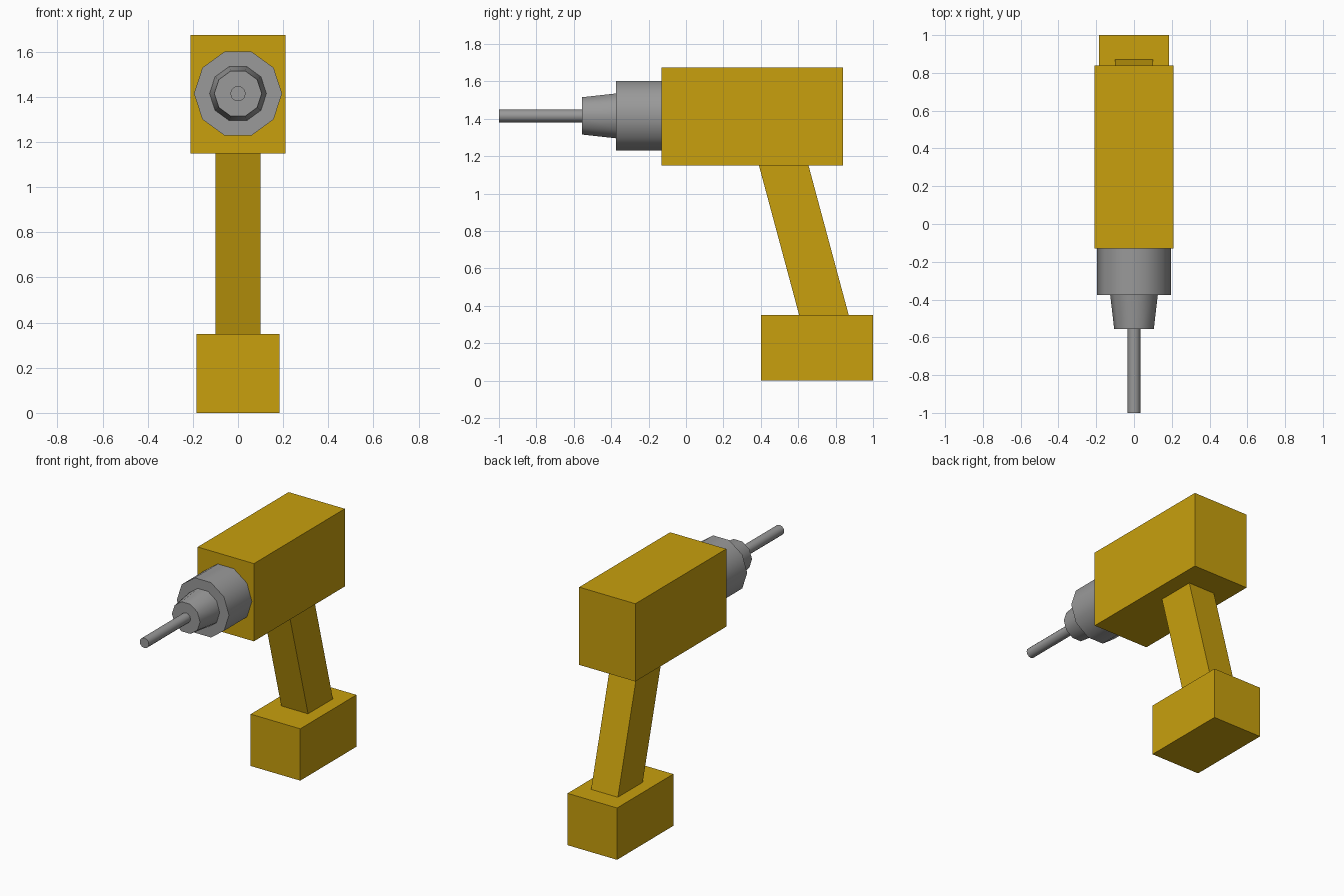
import bpy
import math

cube = bpy.data.objects.get("Cube")
if cube:
    bpy.data.objects.remove(cube, do_unlink=True)


def material(name, rgb):
    mat = bpy.data.materials.new(name)
    mat.use_nodes = True
    color = (*rgb, 1.0)
    mat.diffuse_color = color
    mat.node_tree.nodes["Principled BSDF"].inputs["Base Color"].default_value = color
    return mat


yellow = material("tool yellow", (0.58, 0.35, 0.004))
grey = material("steel grey", (0.32, 0.32, 0.32))


def loft(name, rings, mat, smooth=False):
    """Join equal-length rings of points into a capped solid."""
    n = len(rings[0])
    verts = [p for ring in rings for p in ring]
    faces = [tuple(reversed(range(n))), tuple(range(len(verts) - n, len(verts)))]
    for r in range(len(rings) - 1):
        a, b = r * n, (r + 1) * n
        for i in range(n):
            j = (i + 1) % n
            faces.append((a + i, a + j, b + j, b + i))
    mesh = bpy.data.meshes.new(name)
    mesh.from_pydata(verts, [], faces)
    mesh.materials.append(mat)
    obj = bpy.data.objects.new(name, mesh)
    bpy.context.collection.objects.link(obj)
    if smooth:
        bpy.ops.object.select_all(action='DESELECT')
        obj.select_set(True)
        bpy.context.view_layer.objects.active = obj
        bpy.ops.object.shade_smooth_by_angle(angle=math.radians(45))
    return obj


def block(name, half_width, bottom, top):
    """Box whose bottom and top are (y front, y back, z); it may lean."""
    rings = [[(-half_width, y0, z), (half_width, y0, z),
              (half_width, y1, z), (-half_width, y1, z)]
             for y0, y1, z in (bottom, top)]
    return loft(name, rings, yellow)


AXIS_Z = 1.415


def turned(name, sides, back, front):
    """Round part along y; back and front are (y, radius)."""
    rings = []
    for y, radius in (back, front):
        angles = [2 * math.pi * i / sides for i in range(sides)]
        rings.append([(radius * math.cos(a), y, AXIS_Z + radius * math.sin(a))
                      for a in angles])
    return loft(name, rings, grey, smooth=True)


# Body, leaning grip and battery
block("motor_housing", 0.21, (-0.13, 0.84, 1.15), (-0.13, 0.84, 1.675))
block("grip", 0.10, (0.605, 0.87, 0.35), (0.39, 0.655, 1.15))
block("battery_pack", 0.185, (0.40, 1.0, 0.0), (0.40, 1.0, 0.35))

# Chuck and bit
turned("chuck_collar", 10, (-0.13, 0.195), (-0.375, 0.195))
turned("chuck_nose", 10, (-0.375, 0.126), (-0.555, 0.105))
turned("drill_bit", 12, (-0.555, 0.034), (-1.0, 0.034))
